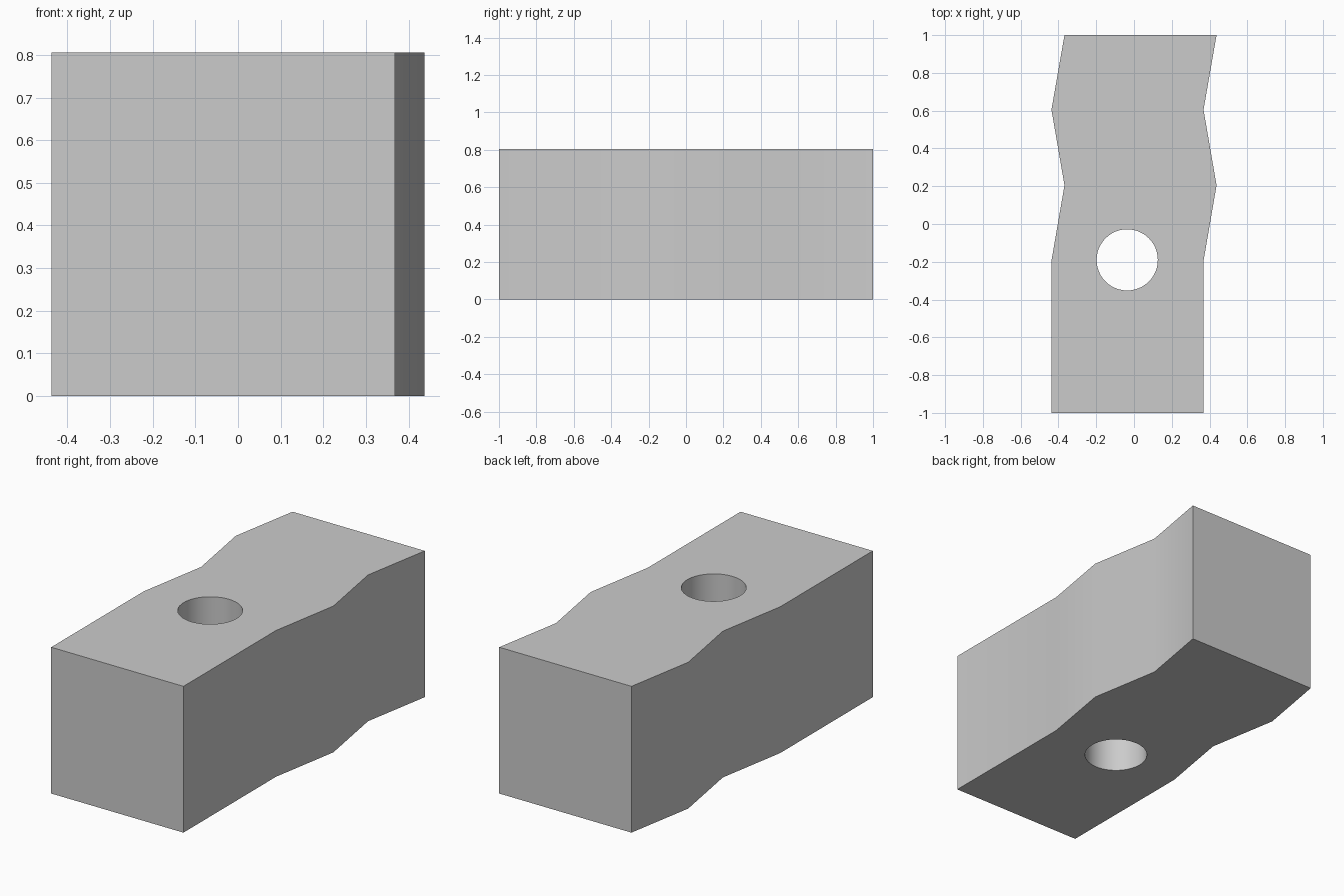
import bpy
import bmesh
from math import radians
from mathutils import Vector

cube = bpy.data.objects.get("Cube")
if cube:
    bpy.data.objects.remove(cube, do_unlink=True)

HEIGHT = 0.805
WIDTH = 0.805

# Plain grey finish
grey = bpy.data.materials.new("plain_grey")
grey.use_nodes = True
colour = (0.6, 0.6, 0.6, 1)
grey.diffuse_color = colour
grey.node_tree.nodes["Principled BSDF"].inputs["Base Color"].default_value = colour

# Zigzag outline: left edge points, repeated across the block's width
edge = [(-0.437, -1), (-0.437, -0.195), (-0.368, 0.205), (-0.437, 0.605), (-0.368, 1)]
outline = [(x + WIDTH, y) for x, y in edge] + edge[::-1]

# Block body, extruded upwards
bm = bmesh.new()
base = bm.faces.new([bm.verts.new((x, y, 0)) for x, y in outline])
top = bmesh.ops.extrude_face_region(bm, geom=[base], use_keep_orig=True)
moved = [v for v in top["geom"] if isinstance(v, bmesh.types.BMVert)]
bmesh.ops.translate(bm, verts=moved, vec=Vector((0, 0, HEIGHT)))
bmesh.ops.recalc_face_normals(bm, faces=bm.faces)
mesh = bpy.data.meshes.new("wavy_block")
bm.to_mesh(mesh)
bm.free()
mesh.materials.append(grey)
block = bpy.data.objects.new("wavy_block", mesh)
bpy.context.collection.objects.link(block)

# Round hole right through the block
bpy.ops.mesh.primitive_cylinder_add(vertices=48, radius=0.162, depth=2,
                                    location=(-0.036, -0.19, HEIGHT / 2))
cutter = bpy.context.object
cutter.name = "hole_cutter"
cutter.hide_render = True
cutter.data.materials.append(grey)
hole = block.modifiers.new("through_hole", 'BOOLEAN')
hole.operation = 'DIFFERENCE'
hole.solver = 'EXACT'
hole.object = cutter

bpy.ops.object.select_all(action='DESELECT')
block.select_set(True)
bpy.context.view_layer.objects.active = block
bpy.ops.object.modifier_apply(modifier=hole.name)
bpy.data.objects.remove(cutter, do_unlink=True)

# Smooth the hole and side bends, keep corners crisp
bpy.ops.object.shade_smooth_by_angle(angle=radians(30))
